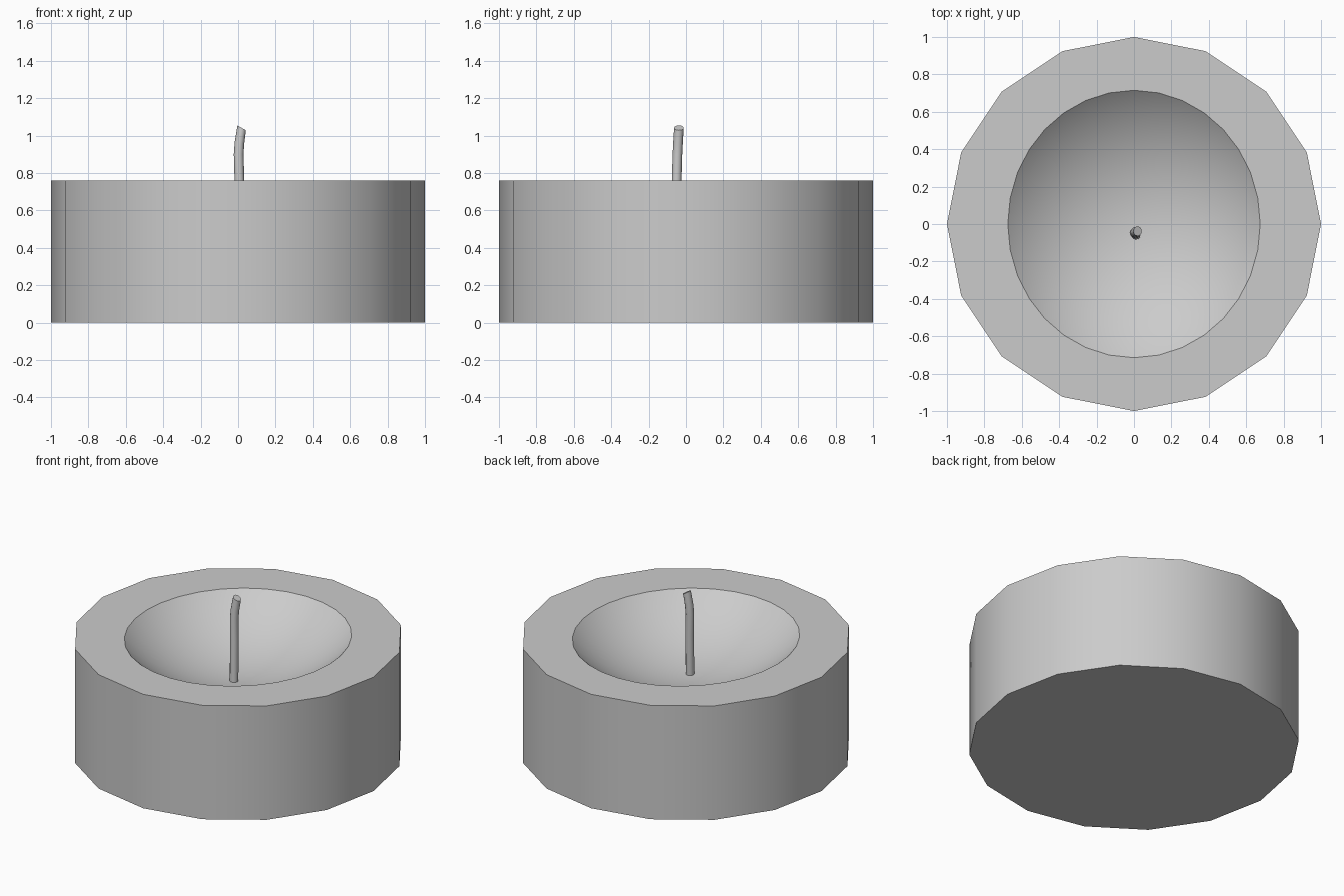
import bpy, bmesh
from math import radians, cos, sin
from mathutils import Vector, Matrix

if "Cube" in bpy.data.objects:
    bpy.data.objects.remove(bpy.data.objects["Cube"])

H = 0.76          # body height
DEPTH = 0.27      # bowl depth
RIM = 0.695       # mean bowl rim radius


def shade(obj, angle):
    bpy.ops.object.select_all(action='DESELECT')
    obj.select_set(True)
    bpy.context.view_layer.objects.active = obj
    bpy.ops.object.shade_smooth_by_angle(angle=radians(angle))


# Wax body: 16-sided drum
bpy.ops.mesh.primitive_cylinder_add(vertices=16, radius=1, depth=H, location=(0, 0, H / 2))
body = bpy.context.object
body.name = "wax_body"

# Melted bowl: shallow, slightly oval cap cut into the top
R = (RIM ** 2 + DEPTH ** 2) / (2 * DEPTH)
bpy.ops.mesh.primitive_uv_sphere_add(segments=32, ring_count=64, radius=R,
                                     location=(0, 0, H + R - DEPTH))
cutter = bpy.context.object
cutter.name = "bowl_cutter"
cutter.scale = (0.675 / RIM, 0.715 / RIM, 1)
cutter.hide_render = True

cut = body.modifiers.new("bowl", 'BOOLEAN')
cut.operation = 'DIFFERENCE'
cut.solver = 'EXACT'
cut.object = cutter
bpy.context.view_layer.objects.active = body
bpy.ops.object.modifier_apply(modifier=cut.name)
bpy.data.objects.remove(cutter)
shade(body, 30)

# Wick: round tube bent slightly at the top, with a slanted tip
SIDES, WR = 12, 0.026
path = [((0.010, -0.058, 0.45), 0), ((0.007, -0.050, 0.76), 0),
        ((0.003, -0.046, 0.90), 2), ((0.007, -0.043, 0.96), 14),
        ((0.019, -0.038, 1.041), 30)]
bm = bmesh.new()
rings = []
for centre, tilt in path:
    rot = Matrix.Rotation(radians(tilt), 3, 'Y')
    rings.append([bm.verts.new(Vector(centre) + rot @ Vector(
        (WR * cos(radians(360 / SIDES * i)), WR * sin(radians(360 / SIDES * i)), 0)))
        for i in range(SIDES)])
for a, b in zip(rings, rings[1:]):
    for i in range(SIDES):
        j = (i + 1) % SIDES
        bm.faces.new((a[i], a[j], b[j], b[i]))
bm.faces.new(rings[0][::-1])
bm.faces.new(rings[-1])
mesh = bpy.data.meshes.new("wick")
bm.to_mesh(mesh)
bm.free()
wick = bpy.data.objects.new("wick", mesh)
bpy.context.collection.objects.link(wick)
shade(wick, 40)
